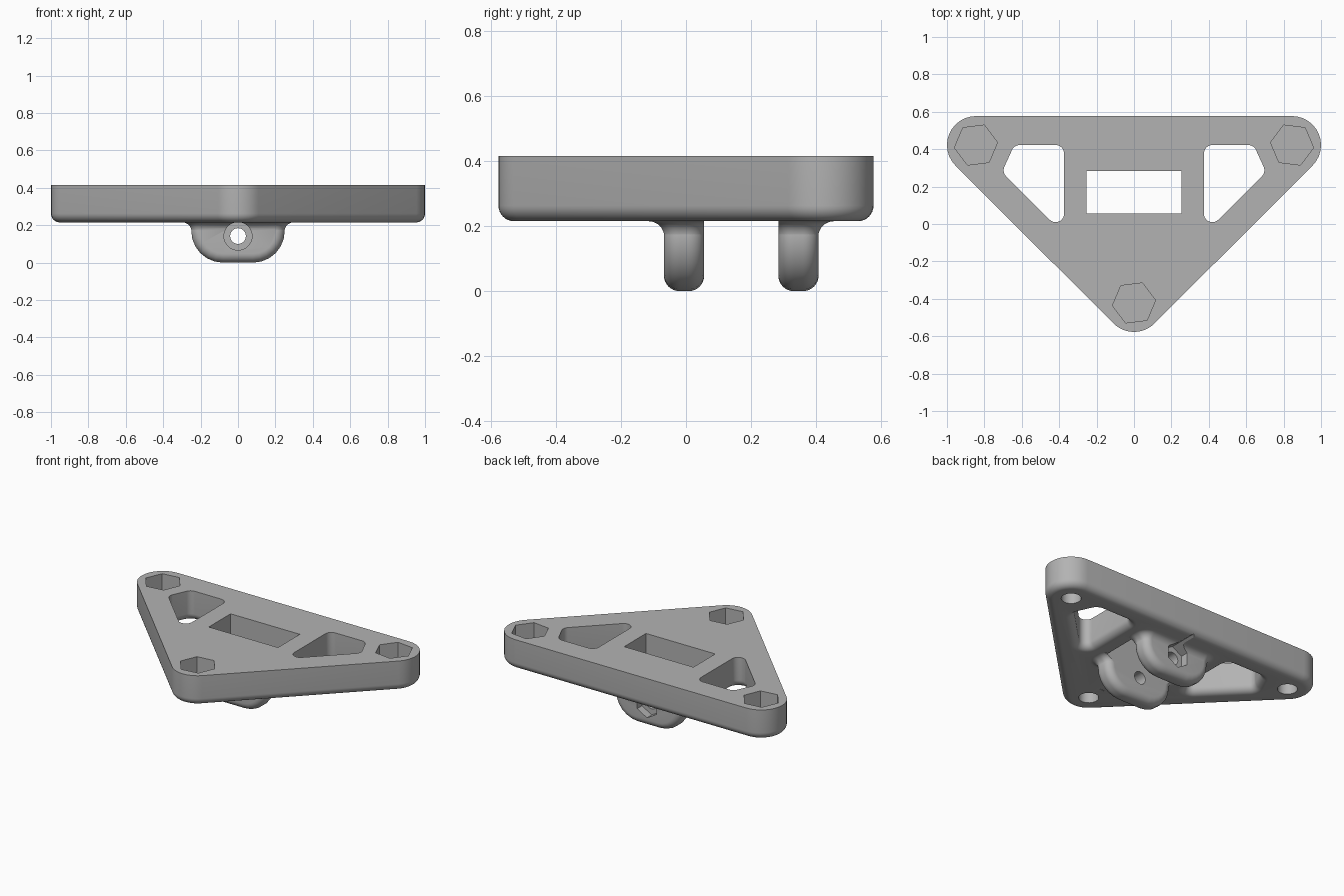
import bpy, bmesh, math
from mathutils import Vector, Matrix

cube = bpy.data.objects.get("Cube")
if cube:
    bpy.data.objects.remove(cube)

BOTTOM, TOP = 0.215, 0.415     # plate underside and top
FILLET = 0.048
GAP = (0.056, 0.284)           # inner faces of the two lugs
THICK = 0.124                  # lug thickness
AXIS_Z = 0.142                 # height of the pivot bolt

grey = bpy.data.materials.new("plain_grey")
grey.use_nodes = True
grey.diffuse_color = (0.45, 0.45, 0.45, 1)
grey.node_tree.nodes["Principled BSDF"].inputs["Base Color"].default_value = grey.diffuse_color


def finish(name, bm):
    bmesh.ops.recalc_face_normals(bm, faces=bm.faces)
    mesh = bpy.data.meshes.new(name)
    bm.to_mesh(mesh)
    bm.free()
    mesh.materials.append(grey)
    obj = bpy.data.objects.new(name, mesh)
    bpy.context.collection.objects.link(obj)
    return obj


def rounded(centres, r, steps=12):
    """Outline around counter-clockwise centres, with radius r at each one."""
    pts, n = [], len(centres)
    for i, c in enumerate(centres):
        c = Vector(c)
        a = c - Vector(centres[i - 1])
        b = Vector(centres[(i + 1) % n]) - c
        start = math.atan2(-a.x, a.y)
        turn = (math.atan2(-b.x, b.y) - start) % math.tau
        for k in range(steps + 1):
            t = start + turn * k / steps
            pts.append(c + r * Vector((math.cos(t), math.sin(t))))
    return pts


def loft(name, centres, layers, along_y=False):
    """Solid through rounded outlines given as (position, radius) layers."""
    bm = bmesh.new()
    rings = []
    for h, r in layers:
        rings.append([bm.verts.new((p.x, h, p.y) if along_y else (p.x, p.y, h))
                      for p in rounded(centres, r)])
    for lo, hi in zip(rings, rings[1:]):
        for i in range(len(lo)):
            bm.faces.new((lo[i - 1], lo[i], hi[i], hi[i - 1]))
    bm.faces.new(rings[0])
    bm.faces.new(rings[-1])
    return finish(name, bm)


def prism(name, sides, r, start, end, x=0, y=0, turn=0, along_y=False):
    """Prism or cylinder along z, or along y through the pivot axis."""
    bm = bmesh.new()
    mid = (start + end) / 2
    if along_y:
        place = Matrix.Translation((0, mid, AXIS_Z)) @ Matrix.Rotation(math.pi / 2, 4, 'X')
    else:
        place = Matrix.Translation((x, y, mid))
    bmesh.ops.create_cone(bm, cap_ends=True, segments=sides, radius1=r, radius2=r,
                          depth=end - start,
                          matrix=place @ Matrix.Rotation(math.radians(turn), 4, 'Z'))
    return finish(name, bm)


def box(name, x, ys, zs):
    bm = bmesh.new()
    bmesh.ops.create_cube(bm, size=1, matrix=Matrix.Translation((0, sum(ys) / 2, sum(zs) / 2))
                          @ Matrix.Diagonal((2 * x, ys[1] - ys[0], zs[1] - zs[0], 1)))
    return finish(name, bm)


def arc(n=8):
    return [math.pi / 2 * k / n for k in range(n + 1)]


def inset(points, r):
    """Fillet centres inside a sharp counter-clockwise polygon."""
    out = []
    for i, p in enumerate(points):
        p = Vector(p)
        a = (p - Vector(points[i - 1])).normalized()
        b = (Vector(points[(i + 1) % len(points)]) - p).normalized()
        n1, n2 = Vector((-a.y, a.x)), Vector((-b.y, b.x))
        out.append(p + (n1 + n2) * r / (1 + n1.dot(n2)))
    return out


# Plate with a rounded lower rim
corners = [(0, -0.422), (0.845, 0.422), (-0.845, 0.422)]
R = 0.155
rim = [(BOTTOM + FILLET * (1 - math.cos(t)), R - FILLET * (1 - math.sin(t))) for t in arc()]
bracket = loft("bracket_plate", corners, rim + [(TOP, R)])

# Lugs with rounded edges, each with a flared collar where it meets the plate
adds, cuts = [], []
for label, y0 in (("front", GAP[0] - THICK), ("rear", GAP[1])):
    y1 = y0 + THICK
    edge = [(FILLET * (1 - math.cos(t)), 0.17 - FILLET * (1 - math.sin(t))) for t in arc()]
    layers = [(y0 + d, r) for d, r in edge] + [(y1 - d, r) for d, r in reversed(edge)]
    adds.append(loft(label + "_lug", [(-0.08, 0.17), (0.08, 0.17)], layers, True))
    x, a, b = 0.25 - FILLET, y0 + FILLET, y1 - FILLET
    flare = [(BOTTOM - FILLET * (1 - math.sin(t)), FILLET * (2 - math.cos(t)) - 0.001)
             for t in arc()]
    adds.append(loft(label + "_collar", [(-x, a), (x, a), (x, b), (-x, b)],
                     flare + [(BOTTOM + 0.02, FILLET * 2)]))

# Space between the lugs and the window above it
cuts.append(box("lug_gap_cutter", 0.4, GAP, (-0.1, BOTTOM)))
cuts.append(box("window_cutter", 0.253, GAP, (0.1, 0.5)))

# Side openings, flared at the underside
SLOT_R = 0.045
left_slot = [(-0.374, 0.422), (-0.64, 0.422), (-0.706, 0.278), (-0.374, -0.054)]
right_slot = [(-x, y) for x, y in reversed(left_slot)]
for label, outline in (("left", right_slot), ("right", left_slot)):
    lip = [(BOTTOM + FILLET * (1 - math.cos(t)), SLOT_R + FILLET * (1 - math.sin(t)))
           for t in arc()]
    cuts.append(loft(label + "_opening_cutter", inset(outline, SLOT_R),
                     [(BOTTOM - 0.01, SLOT_R + FILLET)] + lip + [(0.5, SLOT_R)]))

# Nut pockets above and bolt holes below, with a thin web between them
for x, y in corners:
    cuts.append(prism("nut_pocket_cutter", 6, 0.116, 0.305, 0.5, x, y, 23 if x > 0 else 37))
    cuts.append(prism("bolt_hole_cutter", 32, 0.06, 0.1, 0.293, x, y))

# Pivot bolt hole, screw-head recess in front and nut recess behind
cuts.append(prism("pivot_hole_cutter", 32, 0.042, -0.3, 0.6, along_y=True))
cuts.append(prism("head_recess_cutter", 32, 0.075, -0.3, GAP[0] - THICK + 0.05, along_y=True))
cuts.append(prism("nut_recess_cutter", 6, 0.082, GAP[1] + THICK - 0.05, 0.6, along_y=True))

# Join and cut, then drop the helpers
bpy.context.view_layer.objects.active = bracket
for operation, parts in (('UNION', adds), ('DIFFERENCE', cuts)):
    for part in parts:
        mod = bracket.modifiers.new(part.name, 'BOOLEAN')
        mod.operation, mod.solver, mod.object = operation, 'EXACT', part
        bpy.ops.object.modifier_apply(modifier=mod.name)
        bpy.data.objects.remove(part)

for obj in bpy.context.selected_objects:
    obj.select_set(False)
bracket.select_set(True)
bpy.ops.object.shade_smooth_by_angle(angle=math.radians(30))
